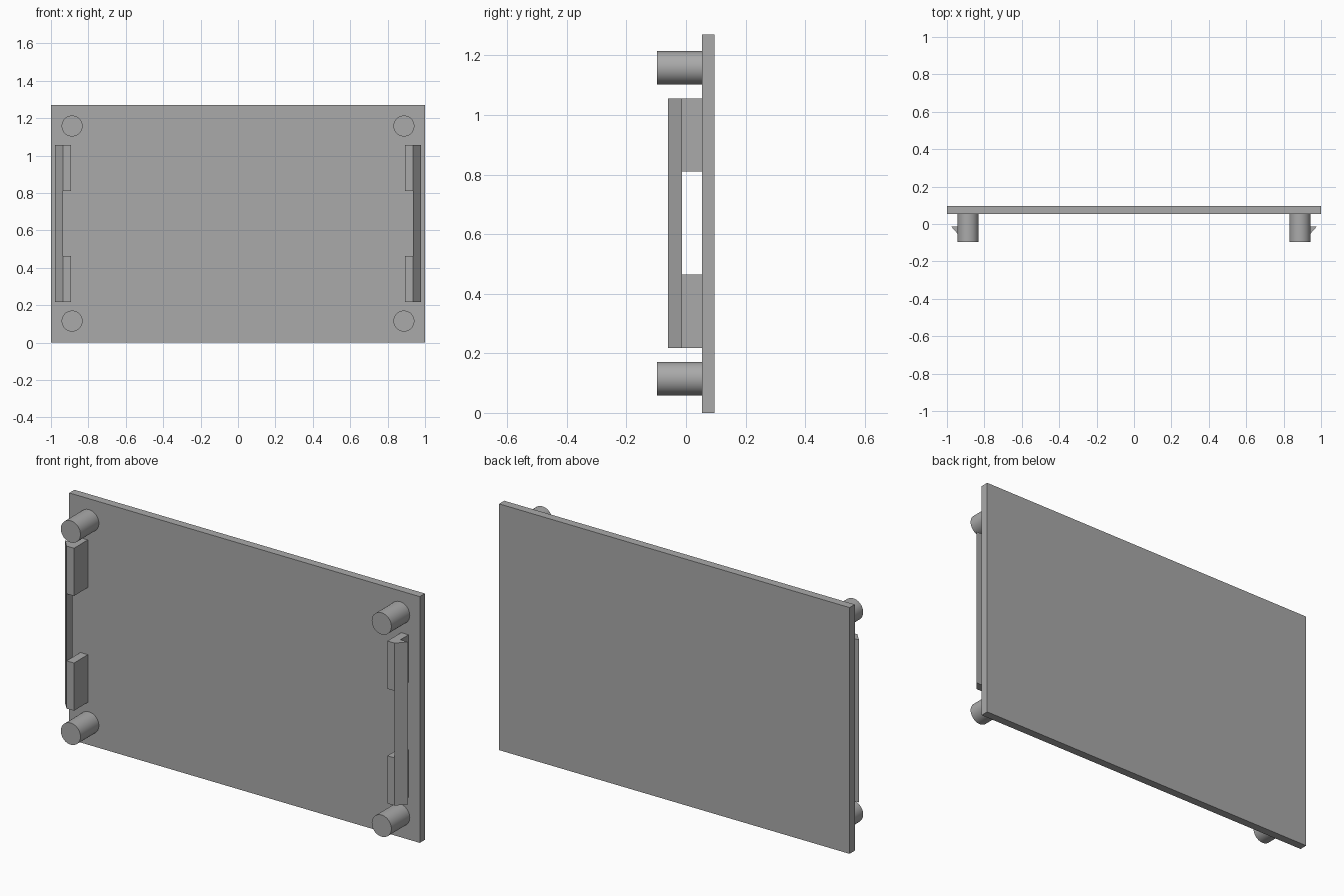
import bpy, bmesh, math
from mathutils import Matrix

if "Cube" in bpy.data.objects:
    bpy.data.objects.remove(bpy.data.objects["Cube"])

grey = bpy.data.materials.new("mid_grey")
grey.diffuse_color = (0.4, 0.4, 0.4, 1)
grey.use_nodes = True
grey.node_tree.nodes["Principled BSDF"].inputs["Base Color"].default_value = grey.diffuse_color

PLATE_FRONT, PLATE_BACK, HEIGHT = 0.053, 0.095, 1.27
CLIP_FRONT, CATCH_Y = -0.06, -0.013
POST_FRONT, POST_RADIUS = -0.097, 0.056


def finish(name, bm):
    bmesh.ops.recalc_face_normals(bm, faces=bm.faces)
    mesh = bpy.data.meshes.new(name)
    bm.to_mesh(mesh)
    bm.free()
    mesh.materials.append(grey)
    obj = bpy.data.objects.new(name, mesh)
    bpy.context.collection.objects.link(obj)
    return obj


def prism(name, outline, z0, z1):
    """Extrude an (x, y) outline upwards from z0 to z1."""
    bm = bmesh.new()
    face = bm.faces.new([bm.verts.new((x, y, z0)) for x, y in outline])
    extruded = bmesh.ops.extrude_face_region(bm, geom=[face])["geom"]
    verts = [v for v in extruded if isinstance(v, bmesh.types.BMVert)]
    bmesh.ops.translate(bm, verts=verts, vec=(0, 0, z1 - z0))
    return finish(name, bm)


def rect(x0, x1, y0, y1):
    return [(x0, y0), (x1, y0), (x1, y1), (x0, y1)]


def post(name, x, z):
    bm = bmesh.new()
    bmesh.ops.create_cone(
        bm, cap_ends=True, segments=48, radius1=POST_RADIUS, radius2=POST_RADIUS,
        depth=PLATE_FRONT - POST_FRONT,
        matrix=Matrix.Translation((x, (PLATE_FRONT + POST_FRONT) / 2, z))
        @ Matrix.Rotation(math.pi / 2, 4, 'X'))
    for f in bm.faces:
        f.smooth = len(f.verts) == 4
    for e in bm.edges:
        e.smooth = all(len(f.verts) == 4 for f in e.link_faces)
    finish(name, bm)


# Flat cover plate
prism("cover_plate", rect(-1, 1, PLATE_FRONT, PLATE_BACK), 0, HEIGHT)

for side, s in (("left", -1), ("right", 1)):
    # Corner posts
    for level, z in (("lower", 0.115), ("upper", 1.158)):
        post(f"{side}_{level}_post", s * 0.887, z)
    # Clip arms standing on the plate
    for level, z0, z1 in (("lower", 0.218, 0.464), ("upper", 0.81, 1.056)):
        prism(f"{side}_{level}_clip_arm",
              rect(s * 0.894, s * 0.936, CLIP_FRONT, PLATE_FRONT), z0, z1)
    # Long wedge-shaped catch joining both arms
    prism(f"{side}_clip_catch",
          [(s * 0.936, CLIP_FRONT), (s * 0.978, CATCH_Y), (s * 0.936, CATCH_Y)],
          0.218, 1.056)
